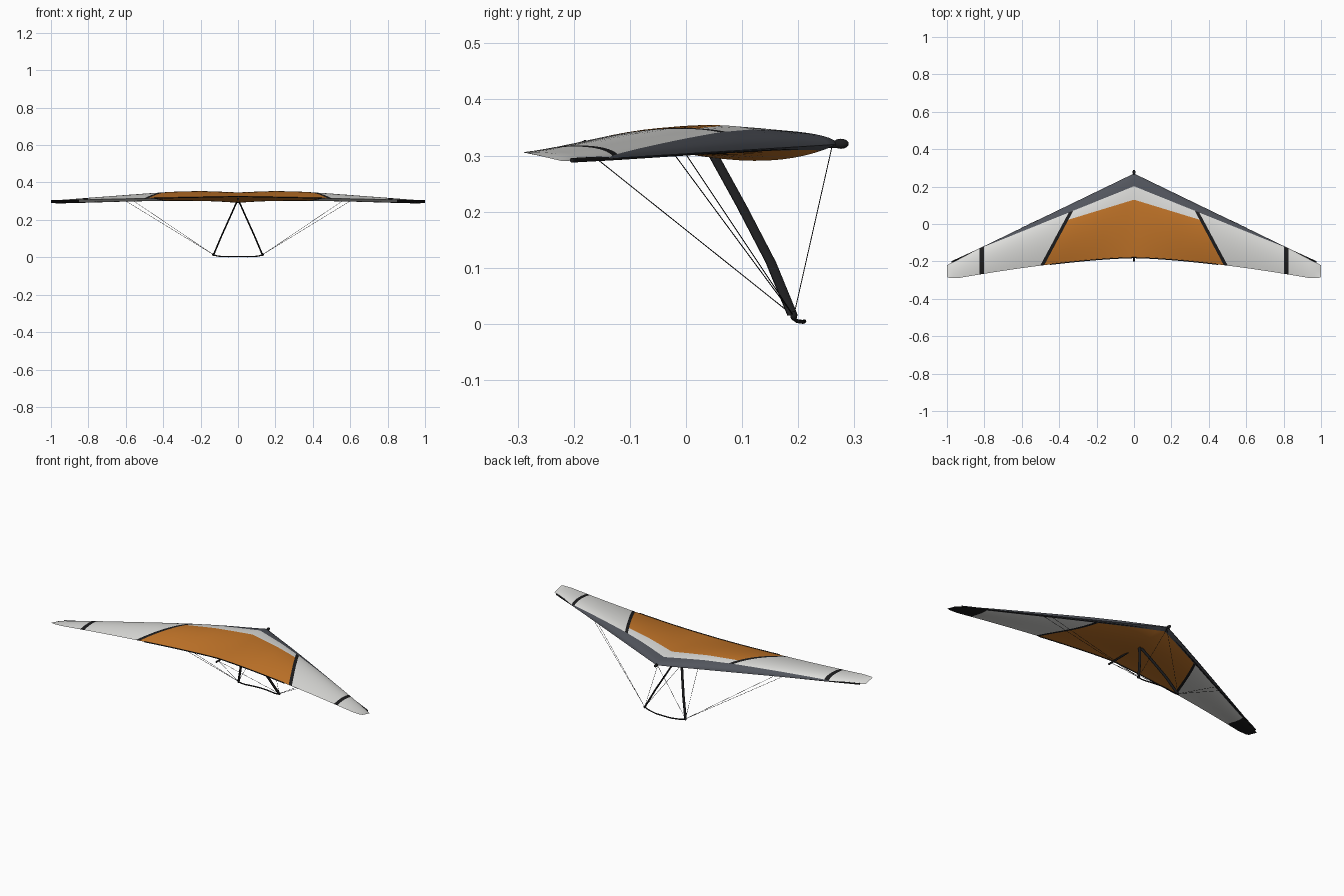
import bpy, bmesh, math
from mathutils import Vector

if "Cube" in bpy.data.objects:
    bpy.data.objects.remove(bpy.data.objects["Cube"])


def material(name, rgb):
    m = bpy.data.materials.new(name)
    m.diffuse_color = (*rgb, 1)
    m.use_nodes = True
    m.node_tree.nodes["Principled BSDF"].inputs["Base Color"].default_value = m.diffuse_color
    return m


ORANGE = material("orange cloth", (0.55, 0.18, 0.022))
WHITE = material("white cloth", (0.72, 0.72, 0.70))
GREY = material("slate grey cloth", (0.085, 0.092, 0.11))
BLACK = material("black", (0.012, 0.012, 0.013))


def finish(name, bm, mats, angle=40):
    me = bpy.data.meshes.new(name)
    bm.to_mesh(me)
    bm.free()
    for m in mats:
        me.materials.append(m)
    ob = bpy.data.objects.new(name, me)
    bpy.context.collection.objects.link(ob)
    bpy.ops.object.select_all(action='DESELECT')
    ob.select_set(True)
    bpy.context.view_layer.objects.active = ob
    bpy.ops.object.shade_smooth_by_angle(angle=math.radians(angle))
    return ob


def tube(name, pts, rx, ry=None, sides=10, mat=BLACK):
    """Tube through points; with ry the rings lie flat as x/y ellipses."""
    bm = bmesh.new()
    pts = [Vector(p) for p in pts]
    rings = []
    for i, p in enumerate(pts):
        d = (pts[min(i + 1, len(pts) - 1)] - pts[max(i - 1, 0)]).normalized()
        if ry:
            a, b = Vector((rx, 0, 0)), Vector((0, ry, 0))
        else:
            a = d.cross(Vector((0, 0, 1))).normalized() * rx
            b = d.cross(a).normalized() * rx
        rings.append([bm.verts.new(p + a * math.cos(t) + b * math.sin(t))
                      for t in (2 * math.pi * k / sides for k in range(sides))])
    for r, s in zip(rings, rings[1:]):
        for k in range(sides):
            bm.faces.new((r[k], r[(k + 1) % sides], s[(k + 1) % sides], s[k]))
    bm.faces.new(rings[0])
    bm.faces.new(rings[-1])
    bmesh.ops.recalc_face_normals(bm, faces=bm.faces)
    return finish(name, bm, [mat])


def ball(name, loc, size):
    bm = bmesh.new()
    bmesh.ops.create_uvsphere(bm, u_segments=16, v_segments=10, radius=1)
    for v in bm.verts:
        v.co = Vector([c * s for c, s in zip(v.co, size)]) + Vector(loc)
    return finish(name, bm, [BLACK])


def interp(x, table):
    for (x0, y0), (x1, y1) in zip(table, table[1:]):
        if x <= x1:
            return y0 + (y1 - y0) * (x - x0) / (x1 - x0)
    return table[-1][1]


# ---- wing shape ----
RISE = [(0, .025), (.1, .032), (.2, .038), (.35, .038), (.5, .032),
        (.8, .017), (.97, .007), (1, 0)]


def lead(x):
    y = 0.27 - 0.484 * x
    return Vector((x, y - 0.2 * max(0, x - .82) ** 2, 0.32 - 0.03 * x))


def trail(x):
    y = max(-0.18 - 0.12 * x ** 1.5, -0.289)
    return Vector((x, y + (0.005 if x > .985 else 0), 0.325 - 0.02 * x))


def wing_point(x, v, top):
    p = lead(x).lerp(trail(x), v)
    if top:
        p.z += interp(x, RISE) * 2.598 * math.sqrt(v) * (1 - v)
    else:
        drop = (0.006 + 0.025 * math.exp(-x / 0.2)) * min(1, (1 - x) * 8)
        p.z -= drop * 6.75 * v * (1 - v) ** 2
    return p


# Colour boundaries as lines in plan view: (point, point), for top and underside
GREY_LINE = {True: ((0, .202), (.85, -.141)), False: ((0, .243), (.85, -.155))}
ORANGE_LINE = ((0, .13), (.36, .02))
SEAM_IN = {True: ((.352, .02), (.480, -.22)), False: ((.349, .02), (.452, -.22))}
SEAM_OUT = {True: ((.371, .02), (.500, -.22)), False: ((.365, .02), (.468, -.22))}
BANDS = [((s, 1), (s, -1)) for s in (.803, .826, .85)]


def side(p, line):
    (ax, ay), (bx, by) = line
    return (bx - ax) * (p.y - ay) - (by - ay) * (p.x - ax)


# ---- sail: half a double surface, cut along the colour lines, mirrored ----
bm = bmesh.new()
NS, NC = 30, 18
xs = [i / NS for i in range(NS)] + [0.985, 1]
vs = [(j / NC) ** 1.6 for j in range(NC + 1)]
for top in (True, False):
    grid = [[bm.verts.new(wing_point(x, v, top)) for v in vs] for x in xs]
    for i in range(len(xs) - 1):
        for j in range(NC):
            f = bm.faces.new((grid[i][j], grid[i][j + 1],
                              grid[i + 1][j + 1], grid[i + 1][j]))
            f.material_index = 0 if top else 1
bmesh.ops.remove_doubles(bm, verts=bm.verts, dist=1e-5)
lines = [d[t] for d in (GREY_LINE, SEAM_IN, SEAM_OUT) for t in (True, False)]
for (ax, ay), (bx, by) in lines + [ORANGE_LINE] + BANDS:
    bmesh.ops.bisect_plane(bm, geom=bm.verts[:] + bm.edges[:] + bm.faces[:],
                           plane_co=(ax, ay, 0), plane_no=(ay - by, bx - ax, 0))
for f in bm.faces:
    c = f.calc_center_median()
    top = f.material_index == 0
    inside = side(c, SEAM_IN[top]) < 0
    seam = not inside and side(c, SEAM_OUT[top]) < 0
    if side(c, GREY_LINE[top]) > 0 and c.x < .85:
        k = 2
    elif seam or (top and .803 < c.x < .826) or (not top and c.x > .85):
        k = 3
    elif inside and (not top or side(c, ORANGE_LINE) < 0):
        k = 0
    else:
        k = 1
    f.material_index = k
bmesh.ops.recalc_face_normals(bm, faces=bm.faces)
if sum(f.normal.z * f.calc_area() for f in bm.faces if f.calc_center_median().z > .34) < 0:
    bmesh.ops.reverse_faces(bm, faces=bm.faces)
sail = finish("sail", bm, [ORANGE, WHITE, GREY, BLACK], 50)
mod = sail.modifiers.new("mirror", 'MIRROR')
mod.use_clip = True

# ---- frame ----
tube("keel_tube", [(0, .27, .318), (0, -.2, .312)], .005)
ball("nose_cap", (0, .276, .321), (.008, .014, .009))
hem = [trail(i / 20) for i in range(10)]
tube("trailing_hem", [(-p.x, p.y, p.z) for p in hem[:0:-1]] + hem, .0028, sides=6)
tube("base_bar", [(-.13, .192, .013), (-.115, .194, .008), (-.095, .198, .005),
                  (-.05, .208, .0035), (0, .211, .0045), (.05, .208, .0035),
                  (.095, .198, .005), (.115, .194, .008), (.13, .192, .013)], .0035)

for s, label in ((1, "right"), (-1, "left")):
    corner = (s * .131, .192, .014)
    # leading edge tube, tucked inside the sail except near the tip
    tube(label + "_leading_tube", [(0, .250, .318), (s * .5, .014, .305),
                                   (s * .8, -.123, .2960),
                                   (s * .975, -.203, .2915)], .0042)
    # flattened upright of the control frame
    tube(label + "_upright", [(s * .002, .046, .306), (s * .045, .099, .21),
                              (s * .09, .151, .11), (s * .13, .190, .015)],
         .0045, .0095, 12)
    ball(label + "_corner_fitting", corner, (.007, .006, .008))
    # rigging wires
    ends = {"nose": (0, .26, .315), "tail": (0, -.18, .311),
            "outer": (s * .6, -.02, .301), "inner": (s * .56, 0, .302)}
    for part, end in ends.items():
        tube(f"{label}_{part}_wire", [corner, end], .0009, sides=6)
